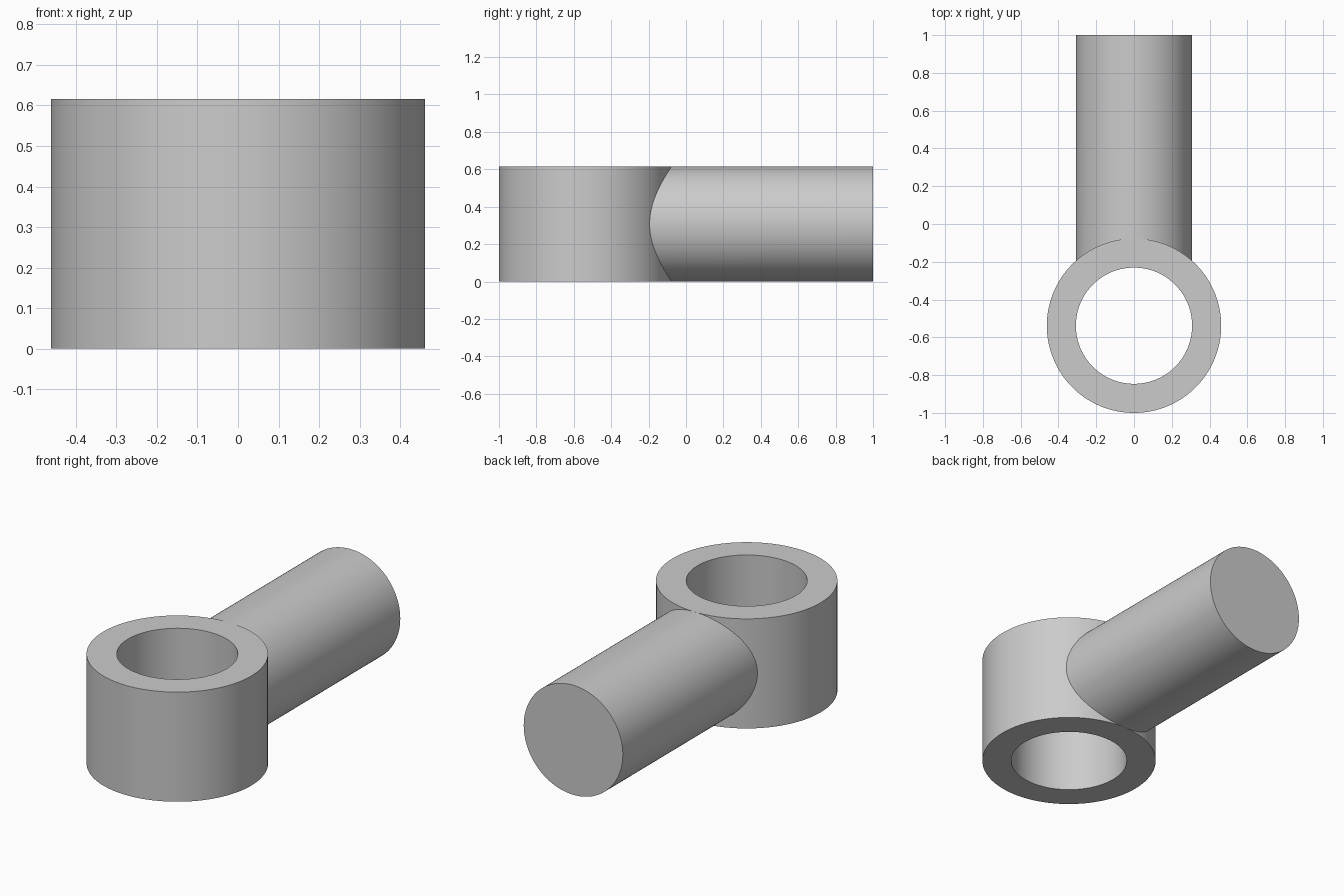
import bpy, bmesh
from math import sin, cos, tau, sqrt, radians

cube = bpy.data.objects.get("Cube")
if cube:
    bpy.data.objects.remove(cube, do_unlink=True)

OUTER, BORE, HEIGHT = 6 / 13, 4 / 13, 8 / 13
ROD = HEIGHT / 2
RING_Y, BACK_Y = -7 / 13, 1.0
SEGMENTS = 128

steel = bpy.data.materials.new("grey_metal")
steel.use_nodes = True
grey = (0.6, 0.6, 0.6, 1)
steel.diffuse_color = grey
steel.node_tree.nodes["Principled BSDF"].inputs["Base Color"].default_value = grey


def bridge(bm, a, b):
    """Join two loops of vertices with quads."""
    for i in range(len(a)):
        j = (i + 1) % len(a)
        bm.faces.new((a[i], a[j], b[j], b[i]))


def finish(bm, name):
    bmesh.ops.recalc_face_normals(bm, faces=bm.faces)
    mesh = bpy.data.meshes.new(name)
    bm.to_mesh(mesh)
    bm.free()
    mesh.materials.append(steel)
    obj = bpy.data.objects.new(name, mesh)
    bpy.context.collection.objects.link(obj)
    bpy.ops.object.select_all(action="DESELECT")
    obj.select_set(True)
    bpy.context.view_layer.objects.active = obj
    bpy.ops.object.shade_smooth_by_angle(angle=radians(30))


angles = [tau * i / SEGMENTS for i in range(SEGMENTS)]

# Collar: a rectangular section swept round the vertical bore
bm = bmesh.new()
section = [(OUTER, 0), (OUTER, HEIGHT), (BORE, HEIGHT), (BORE, 0)]
loops = [[bm.verts.new((r * cos(t), RING_Y + r * sin(t), z)) for t in angles]
         for r, z in section]
for k in range(len(loops)):
    bridge(bm, loops[k], loops[(k + 1) % len(loops)])
finish(bm, "collar")

# Shank: round bar with its front end coped to sit just inside the collar wall
bm = bmesh.new()
seat = OUTER - 0.005
front, back = [], []
for t in angles:
    x, z = ROD * cos(t), ROD + ROD * sin(t)
    front.append(bm.verts.new((x, RING_Y + sqrt(seat ** 2 - x ** 2), z)))
    back.append(bm.verts.new((x, BACK_Y, z)))
bridge(bm, front, back)
bm.faces.new(back)
finish(bm, "shank")
